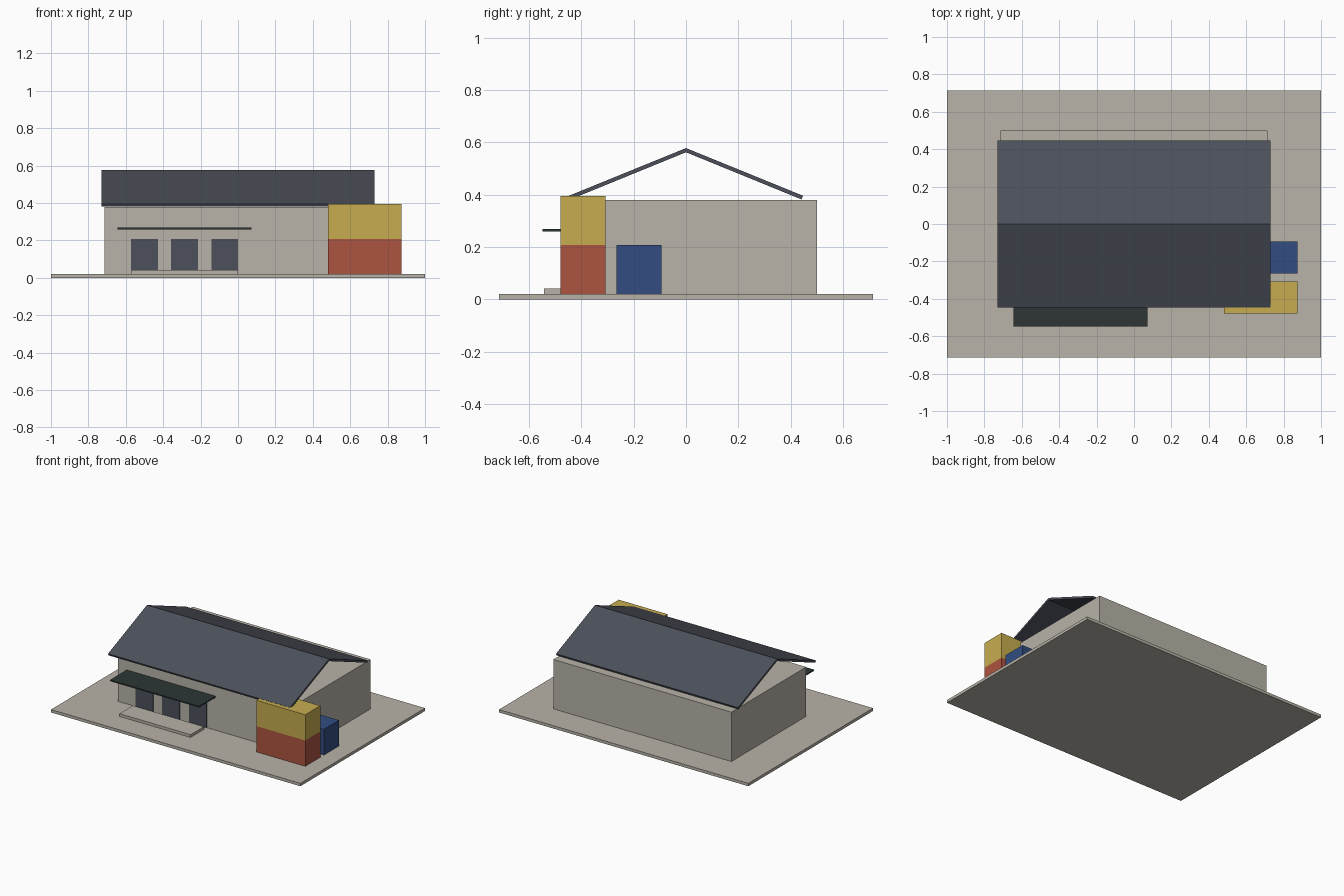
import bpy
import bmesh

cube = bpy.data.objects.get("Cube")
if cube:
    bpy.data.objects.remove(cube, do_unlink=True)


def material(name, color):
    mat = bpy.data.materials.new(name)
    mat.use_nodes = True
    mat.diffuse_color = (*color, 1)
    bsdf = next(n for n in mat.node_tree.nodes if n.type == 'BSDF_PRINCIPLED')
    bsdf.inputs["Base Color"].default_value = (*color, 1)
    return mat


concrete = material("concrete beige", (0.479, 0.451, 0.392))
slate = material("slate grey", (0.072, 0.08, 0.103))
dark_green = material("dark green", (0.026, 0.037, 0.036))
red = material("rust red", (0.413, 0.089, 0.051))
yellow = material("mustard yellow", (0.565, 0.413, 0.08))
blue = material("navy blue", (0.032, 0.076, 0.223))


def add_object(name, bm, mat):
    bmesh.ops.recalc_face_normals(bm, faces=bm.faces)
    mesh = bpy.data.meshes.new(name)
    bm.to_mesh(mesh)
    bm.free()
    mesh.materials.append(mat)
    obj = bpy.data.objects.new(name, mesh)
    bpy.context.scene.collection.objects.link(obj)
    return obj


def box(name, xs, ys, zs, mat):
    """Box spanning the given (low, high) ranges."""
    bm = bmesh.new()
    bmesh.ops.create_cube(bm, size=1)
    for v in bm.verts:
        for axis, (low, high) in enumerate((xs, ys, zs)):
            v.co[axis] = low if v.co[axis] < 0 else high
    return add_object(name, bm, mat)


GROUND = 0.021
WALL_FRONT = -0.357

# Plot and hall
box("ground_slab", (-1, 1), (-0.714, 0.714), (0, GROUND), concrete)
box("hall_walls", (-0.714, 0.714), (WALL_FRONT, 0.5), (GROUND, 0.379), concrete)

# Open gabled roof, a bent slab extruded along x
profile = [(-0.447, 0.396), (0, 0.578), (0.447, 0.396),
           (0.441, 0.382), (0, 0.562), (-0.441, 0.382)]
bm = bmesh.new()
ends = [[bm.verts.new((x, y, z)) for y, z in profile] for x in (-0.73, 0.73)]
for end in ends:
    bm.faces.new([end[i] for i in (0, 1, 4, 5)])
    bm.faces.new([end[i] for i in (1, 2, 3, 4)])
count = len(profile)
for i in range(count):
    j = (i + 1) % count
    bm.faces.new((ends[0][i], ends[0][j], ends[1][j], ends[1][i]))
add_object("gable_roof", bm, slate)

# Entrance: three doors, step and canopy
for name, x in (("left", -0.071), ("middle", -0.286), ("right", -0.5)):
    box(name + "_door", (x - 0.071, x + 0.071),
        (WALL_FRONT - 0.004, WALL_FRONT + 0.004), (GROUND, 0.207), slate)
box("entrance_step", (-0.571, 0), (-0.543, -0.39), (GROUND, 0.041), concrete)
box("entrance_canopy", (-0.643, 0.071), (-0.548, WALL_FRONT), (0.259, 0.268), dark_green)

# Storage containers by the left end
for name, y, level, mat in (("lower_container", -0.393, 0, red),
                            ("upper_container", -0.393, 1, yellow),
                            ("side_container", -0.179, 0, blue)):
    bottom = GROUND + level * 0.187
    box(name, (0.482, 0.875), (y - 0.086, y + 0.086), (bottom, bottom + 0.187), mat)
